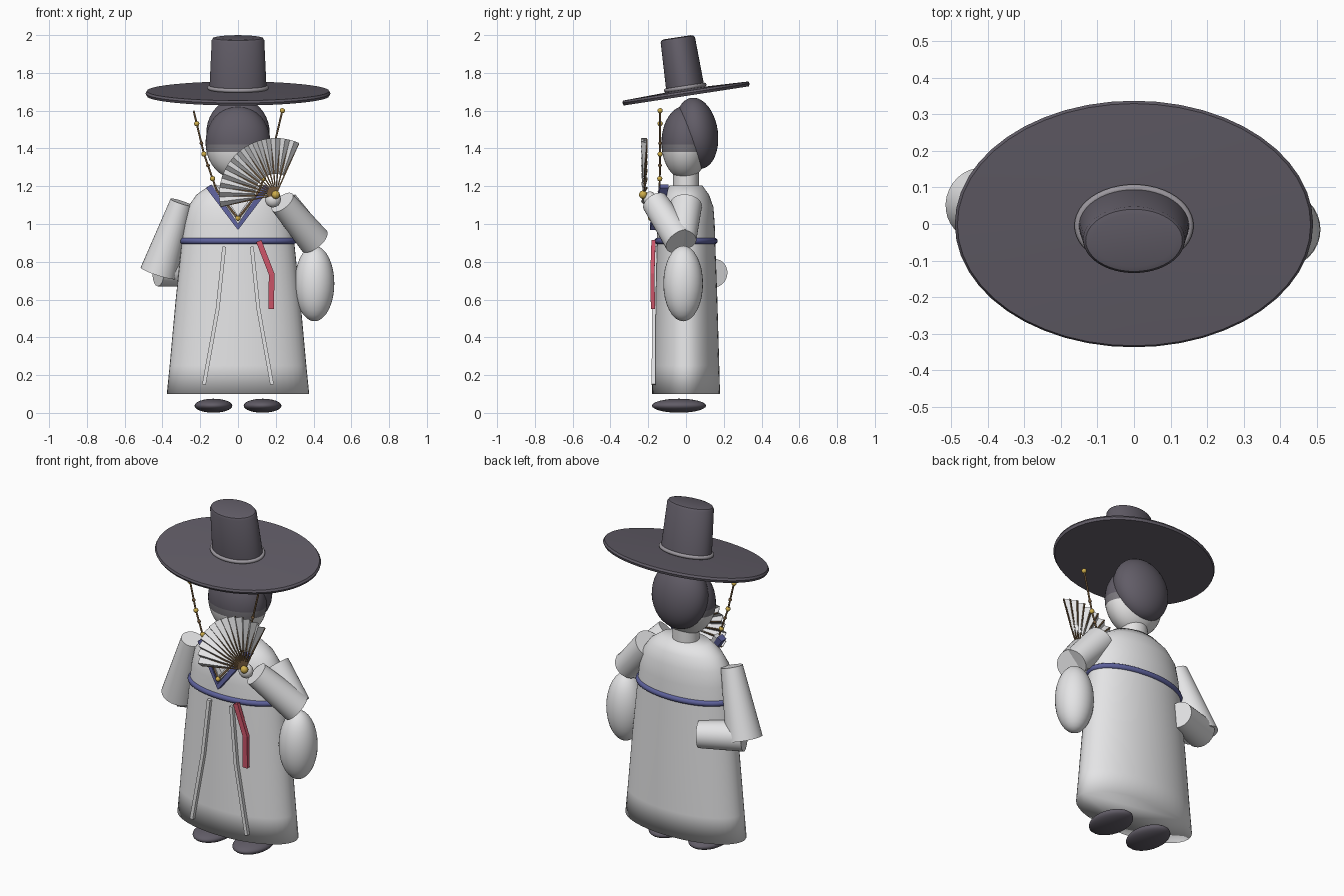
import bpy, bmesh, math
from math import sin, cos, pi, radians
from mathutils import Vector, Matrix

if "Cube" in bpy.data.objects:
    bpy.data.objects.remove(bpy.data.objects["Cube"])


def material(name, r, g, b):
    m = bpy.data.materials.new(name)
    m.use_nodes = True
    m.diffuse_color = (r, g, b, 1)
    m.node_tree.nodes["Principled BSDF"].inputs["Base Color"].default_value = (r, g, b, 1)
    return m


CLOTH = material("white cloth", .78, .78, .79)
SKIN = material("pale skin", .78, .77, .77)
BLACK = material("soft black", .12, .108, .135)
BAND = material("headband grey", .2, .19, .21)
TRIM = material("hat trim grey", .33, .31, .34)
BLUE = material("sash blue", .11, .12, .33)
RED = material("ribbon red", .6, .09, .14)
GOLD = material("gold", .62, .42, .07)
BROWN = material("brown wood", .17, .1, .045)


def finish(bm, name, mats, angle=None):
    bmesh.ops.recalc_face_normals(bm, faces=bm.faces)
    me = bpy.data.meshes.new(name)
    bm.to_mesh(me)
    bm.free()
    ob = bpy.data.objects.new(name, me)
    bpy.context.collection.objects.link(ob)
    for m in mats:
        me.materials.append(m)
    if angle:
        bpy.ops.object.select_all(action='DESELECT')
        ob.select_set(True)
        bpy.context.view_layer.objects.active = ob
        if angle >= 180:
            bpy.ops.object.shade_smooth()
        else:
            bpy.ops.object.shade_smooth_by_angle(angle=radians(angle))
    return ob


def lathe(name, profile, mat, matrix=Matrix(), angle=40, n=48, closed=False):
    """Stack of elliptical rings, each given as (radius x, radius y, height)."""
    bm = bmesh.new()
    rings = [[bm.verts.new((rx * cos(2 * pi * i / n), ry * sin(2 * pi * i / n), z))
              for i in range(n)] for rx, ry, z in profile]
    pairs = list(zip(rings, rings[1:])) + ([(rings[-1], rings[0])] if closed else [])
    for a, b in pairs:
        for i in range(n):
            j = (i + 1) % n
            bm.faces.new((a[i], a[j], b[j], b[i]))
    if not closed:
        bm.faces.new(rings[0])
        bm.faces.new(rings[-1])
    bm.transform(matrix)
    return finish(bm, name, [mat], angle)


def hoop(name, rx, ry, tube, mat, matrix):
    steps = [2 * pi * k / 10 for k in range(10)]
    return lathe(name, [(rx + tube * cos(t), ry + tube * cos(t), tube * sin(t)) for t in steps],
                 mat, matrix, 180, closed=True)


def ball(bm, centre, size, seg=32, tilt=0):
    mtx = (Matrix.Translation(centre) @ Matrix.Rotation(radians(tilt), 4, 'X')
           @ Matrix.Diagonal((*size, 1)))
    bmesh.ops.create_uvsphere(bm, u_segments=seg, v_segments=seg // 2, radius=1, matrix=mtx)


def ellipsoid(name, centre, size, mat, seg=32, tilt=0):
    bm = bmesh.new()
    ball(bm, centre, size, seg, tilt)
    return finish(bm, name, [mat], 180)


def sleeve(name, a, b, ra, rb, mat=CLOTH):
    a, b = Vector(a), Vector(b)
    d = b - a
    mtx = Matrix.Translation(a) @ d.to_track_quat('Z', 'Y').to_matrix().to_4x4()
    return lathe(name, [(ra, ra, 0), (rb, rb, d.length)], mat, mtx, 40, 32)


def strip(name, pts, width, depth, mat):
    """Flat ribbon facing the front, following a path."""
    bm = bmesh.new()
    prev = None
    for i, p in enumerate(pts):
        p = Vector(p)
        d = Vector(pts[min(i + 1, len(pts) - 1)]) - Vector(pts[max(i - 1, 0)])
        side = Vector((d.z, 0, -d.x)).normalized() * width / 2
        back = Vector((0, depth / 2, 0))
        ring = [bm.verts.new(p + s * side + t * back)
                for s, t in ((-1, -1), (1, -1), (1, 1), (-1, 1))]
        if prev:
            for k in range(4):
                bm.faces.new((prev[k], prev[k - 1], ring[k - 1], ring[k]))
        else:
            bm.faces.new(ring)
        prev = ring
    bm.faces.new(prev)
    return finish(bm, name, [mat])


# Robe, sash and shoes
robe = [(.377, .18, .1), (.362, .176, .25), (.33, .166, .6), (.298, .155, .9),
        (.285, .152, 1.0), (.265, .145, 1.09), (.22, .122, 1.155), (.15, .085, 1.205)]
lathe("robe", robe, CLOTH, angle=180)
hoop("sash", .292, .151, .017, BLUE, Matrix.Translation((0, 0, .91)))
for s, side in ((1, "left"), (-1, "right")):
    ellipsoid(side + "_shoe", (s * .13, -.037, .038), (.1, .143, .037), BLACK)
    strip(side + "_robe_tie", [(s * .073, -.163, .88), (s * .108, -.17, .55), (s * .18, -.172, .15)],
          .02, .02, CLOTH)
strip("red_ribbon", [(.11, -.172, .91), (.178, -.178, .735), (.176, -.175, .55)], .03, .022, RED)

# Crossed collar
strip("collar", [(-.155, -.115, 1.2), (0, -.168, .985), (.155, -.115, 1.2)], .034, .045, BLUE)
strip("collar_lining", [(-.125, -.118, 1.2), (0, -.165, 1.03), (.125, -.118, 1.2)], .03, .036, CLOTH)

# Neck and head, with colours split by height
lathe("neck", [(.075, .068, 1.14), (.075, .068, 1.3)], SKIN)
bm = bmesh.new()
ball(bm, (0, -.005, 1.43), (.172, .125, .195), 40)
for z in (1.38, 1.42):
    bmesh.ops.bisect_plane(bm, geom=bm.verts[:] + bm.edges[:] + bm.faces[:],
                           plane_co=(0, 0, z), plane_no=(0, 0, 1))
for f in bm.faces:
    h = f.calc_center_median().z
    f.material_index = (h > 1.38) + (h > 1.42)
finish(bm, "head", [SKIN, BAND, BLACK], 180)
ellipsoid("hair", (0, .055, 1.48), (.168, .114, .19), BLACK, 40, 8)

# Tilted wide-brimmed hat
tilt = Matrix.Translation((0, 0, 1.692)) @ Matrix.Rotation(radians(8.7), 4, 'X')
lathe("hat_brim", [(.483, .335, -.014), (.49, .341, 0), (.483, .335, .012), (.15, .1, .02)],
      BLACK, tilt)
lathe("hat_crown", [(.152, .102, .01), (.139, .092, .285), (.132, .086, .296), (.112, .072, .3)],
      BLACK, tilt)
hoop("hat_band", .152, .103, .011, TRIM, tilt @ Matrix.Translation((0, 0, .03)))

# Right arm, folded behind the back
sleeve("right_upper_sleeve", (-.3, 0, 1.115), (-.42, .055, .74), .06, .1)
sleeve("right_lower_sleeve", (-.42, .055, .755), (-.19, .15, .74), .085, .075)

# Left arm, raised, with a hanging sleeve
sleeve("left_upper_sleeve", (.24, .0, 1.1), (.4, -.02, .92), .085, .075)
sleeve("left_lower_sleeve", (.405, -.03, .91), (.235, -.165, 1.115), .085, .07)
ellipsoid("left_hanging_sleeve", (.405, -.015, .685), (.105, .105, .2), CLOTH)
ellipsoid("left_hand", (.185, -.19, 1.13), (.042, .035, .042), SKIN)

# Folding fan: pleated leaf, ribs and pivot
hub = Vector((.2, -.222, 1.155))


def on_fan(a, r, y=0):
    return hub + Vector((r * cos(a), y, r * sin(a)))


folds = 26
angles = [radians(66 + 126 * i / folds) for i in range(folds + 1)]
bm = bmesh.new()
edge = [[bm.verts.new(on_fan(a, r, (-1) ** i * r * .045)) for r in (.11, .3)]
        for i, a in enumerate(angles)]
for p, q in zip(edge, edge[1:]):
    bm.faces.new((p[0], q[0], q[1], p[1]))
leaf = finish(bm, "fan_leaf", [CLOTH])
solid = leaf.modifiers.new("thickness", 'SOLIDIFY')
solid.thickness = .004
solid.offset = 0
for i, a in enumerate(angles[::2]):
    strip("fan_rib_%d" % i, [on_fan(a, .01), on_fan(a, .13, .002), on_fan(a, .296, .016)],
          .007, .006, BROWN)
ellipsoid("fan_pivot", hub + Vector((0, -.005, 0)), (.022, .022, .022), GOLD, 16)

# Beaded hat strings meeting on the chest
path = [Vector(p) for p in ((.235, -.137, 1.6), (.18, -.137, 1.37), (.11, -.14, 1.17), (0, -.187, 1.03))]
for s, side in ((1, "left"), (-1, "right")):
    pts = [Vector((s * p.x, p.y, p.z)) for p in path]
    for k, (a, b) in enumerate(zip(pts, pts[1:])):
        sleeve("%s_string_%d" % (side, k), a, b, .005, .005, BROWN)
    gold = [pts[0].lerp(pts[1], .3), pts[1], pts[1].lerp(pts[2], .65), pts[3]]
    if s > 0:
        gold[0] = pts[0]
    wood = [pts[0].lerp(pts[1], .75), pts[1].lerp(pts[2], .3), pts[2]]
    for name, beads, r, mat in (("gold", gold, .014, GOLD), ("wood", wood, .01, BROWN)):
        bm = bmesh.new()
        for p in beads:
            ball(bm, p, (r, r, r), 12)
        finish(bm, "%s_%s_beads" % (side, name), [mat], 180)
